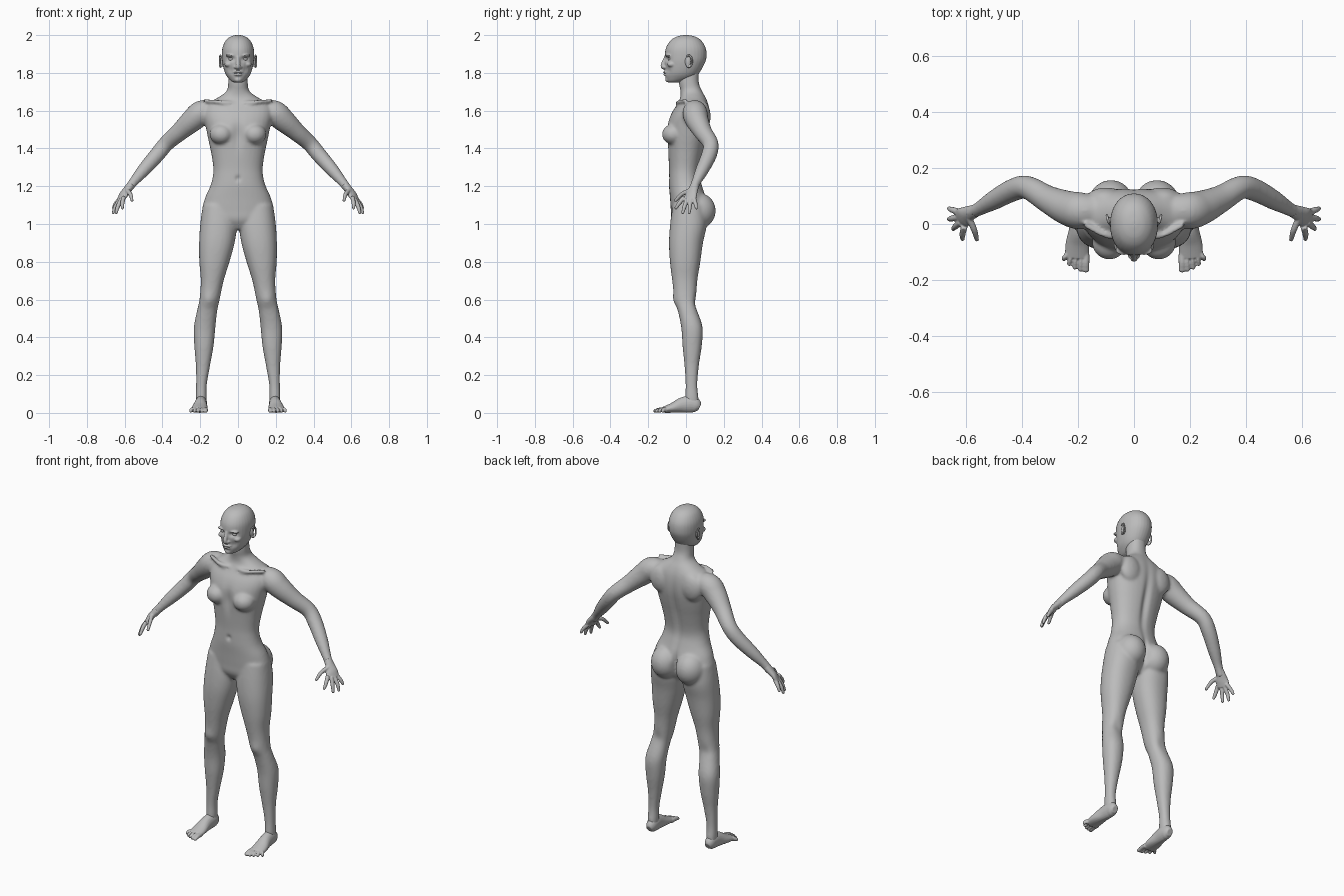
import bpy, bmesh, math
from mathutils import Vector

cube = bpy.data.objects.get("Cube")
if cube:
    bpy.data.objects.remove(cube)

# One plain clay colour
clay = bpy.data.materials.new("grey_clay")
clay.use_nodes = True
clay.diffuse_color = (0.5, 0.5, 0.5, 1)
clay.node_tree.nodes["Principled BSDF"].inputs["Base Color"].default_value = (0.5, 0.5, 0.5, 1)


def smooth_rows(rows, steps=5):
    """Catmull-Rom interpolation between rows of numbers."""
    dense = []
    for i in range(len(rows) - 1):
        a, b, c, d = rows[max(i - 1, 0)], rows[i], rows[i + 1], rows[min(i + 2, len(rows) - 1)]
        for s in range(steps):
            t = s / steps
            dense.append([q + t * (r - p + t * (2 * p - 5 * q + 4 * r - u + t * (3 * (q - r) + u - p))) / 2
                          for p, q, r, u in zip(a, b, c, d)])
    return dense + [list(rows[-1])]


def skin(bm, rings):
    """Join rings of points into a closed tube."""
    loops = [[bm.verts.new(p) for p in ring] for ring in rings]
    n = len(loops[0])
    faces = [bm.faces.new((lo[k], lo[(k + 1) % n], hi[(k + 1) % n], hi[k]))
             for lo, hi in zip(loops, loops[1:]) for k in range(n)]
    faces += [bm.faces.new(loops[0]), bm.faces.new(loops[-1])]
    bmesh.ops.recalc_face_normals(bm, faces=faces)


def power(v, e):
    return math.copysign(abs(v) ** e, v)


def stack(bm, rows, side=1, e=0.9, n=32):
    """Level sections: height, inner x, outer x, front y, back y."""
    rings = []
    for z, x0, x1, y0, y1 in smooth_rows(rows):
        angles = [2 * math.pi * k / n for k in range(n)]
        rings.append([(side * ((x0 + x1) / 2 + (x1 - x0) / 2 * power(math.cos(a), e)),
                       (y0 + y1) / 2 + (y1 - y0) / 2 * power(math.sin(a), e), z) for a in angles])
    skin(bm, rings)


def limb(bm, rows, side=1, n=20):
    """Round sections along a path: x, y, z, width radius, depth radius."""
    dense = smooth_rows(rows)
    points = [Vector(r[:3]) for r in dense]
    rings = []
    for i, r in enumerate(dense):
        along = points[min(i + 1, len(points) - 1)] - points[max(i - 1, 0)]
        u = along.cross(Vector((0, 0, 1))).normalized()
        w = u.cross(along).normalized()
        ring = []
        for k in range(n):
            a = 2 * math.pi * k / n
            p = points[i] + u * r[3] * math.cos(a) + w * r[4] * math.sin(a)
            ring.append((side * p.x, p.y, p.z))
        rings.append(ring)
    skin(bm, rings)


def ball(bm, centre, size, side=1):
    made = bmesh.ops.create_icosphere(bm, subdivisions=4, radius=1)["verts"]
    for v in made:
        v.co = Vector((side * (centre[0] + v.co.x * size[0]),
                       centre[1] + v.co.y * size[1], centre[2] + v.co.z * size[2]))
    if side < 0:
        bmesh.ops.reverse_faces(bm, faces=list({f for v in made for f in v.link_faces}))


def finish(name, bm, voxel=0, relax=0, dents=()):
    """Fuse the overlapping forms, relax them, then press in the dents."""
    mesh = bpy.data.meshes.new(name)
    bm.to_mesh(mesh)
    bm.free()
    obj = bpy.data.objects.new(name, mesh)
    bpy.context.collection.objects.link(obj)
    if voxel:
        fuse = obj.modifiers.new("fuse", "REMESH")
        fuse.mode, fuse.voxel_size = "VOXEL", voxel
        soften = obj.modifiers.new("soften", "SMOOTH")
        soften.factor, soften.iterations = 0.5, relax
        graph = bpy.context.evaluated_depsgraph_get()
        obj.data = bpy.data.meshes.new_from_object(obj.evaluated_get(graph))
        obj.modifiers.clear()
        obj.data.name = name
    for centre, size, push in dents:
        for side in ((1, -1) if centre[0] else (1,)):
            for v in obj.data.vertices:
                d = sum(((p - q) / s) ** 2 for p, q, s in
                        zip((v.co.x * side, v.co.y, v.co.z), centre, size))
                if d < 6:
                    v.co.y += push * math.exp(-d)
    obj.data.materials.clear()
    obj.data.materials.append(clay)
    obj.data.shade_smooth()
    return obj


# Trunk with neck, arms and legs
body = bmesh.new()
trunk = [(1.82, .05, -.04, .07), (1.75, .052, -.038, .068), (1.705, .06, -.03, .085),
         (1.67, .105, -.03, .105), (1.63, .175, -.05, .12), (1.58, .185, -.08, .127),
         (1.52, .172, -.1, .125), (1.45, .158, -.1, .112), (1.38, .143, -.095, .095),
         (1.3, .131, -.09, .078), (1.25, .134, -.09, .075), (1.2, .147, -.09, .087),
         (1.14, .174, -.085, .105), (1.07, .19, -.08, .115), (1.02, .17, -.075, .1),
         (.97, .05, -.045, .05)]
stack(body, [(z, -w, w, f, b) for z, w, f, b in trunk])
leg = [(1.1, .015, .186, -.07, .1), (1, .005, .2, -.084, .11), (.9, .018, .206, -.09, .09),
       (.8, .045, .205, -.085, .076), (.7, .076, .197, -.073, .06), (.6, .097, .204, -.06, .055),
       (.54, .11, .217, -.043, .062), (.45, .12, .234, -.025, .088), (.35, .13, .231, -.018, .083),
       (.25, .148, .223, -.008, .068), (.15, .165, .222, -.002, .06), (.08, .166, .224, -.004, .066),
       (.03, .17, .22, 0, .066)]
arm = [(.12, .05, 1.6, .05), (.19, .047, 1.59, .066), (.24, .058, 1.55, .062),
       (.31, .09, 1.487, .049), (.38, .13, 1.425, .042), (.43, .122, 1.365, .041),
       (.5, .085, 1.285, .035), (.555, .053, 1.22, .025), (.59, .037, 1.175, .023)]
for side in (1, -1):
    stack(body, leg, side)
    limb(body, [(x, y, z, r, r) for x, y, z, r in arm], side)
    ball(body, (.088, -.065, 1.475), (.062, .062, .055), side)   # chest
    ball(body, (.082, .065, 1.07), (.084, .092, .095), side)     # seat
    ball(body, (.1, .09, 1.57), (.07, .04, .08), side)           # shoulder blade
    limb(body, [(.02, -.036, 1.64, .01, .01), (.09, -.045, 1.645, .01, .01),
                (.18, .0, 1.655, .01, .01)], side)               # collar bone
finish("body", body, .008, 7, [
    ((0, .15, 1.06), (.012, .08, .08), -.035),
    ((0, .1, 1.4), (.02, .06, .18), -.014),
    ((0, -.09, 1.24), (.012, .03, .014), .01),
    ((0, -.11, 1.47), (.025, .06, .07), .012),
    ((.155, -.055, .6), (.03, .04, .035), -.008),
    ((.16, .06, .58), (.035, .04, .04), -.008)])

# Head with nose, lips, brow and cheeks
head = bmesh.new()
skull = [(2, .012, -.012, .012), (1.992, .04, -.05, .05), (1.97, .066, -.083, .082),
         (1.93, .083, -.107, .105), (1.88, .085, -.113, .108), (1.84, .08, -.112, .094),
         (1.8, .069, -.11, .07), (1.775, .054, -.107, .045), (1.755, .034, -.1, -.01),
         (1.748, .015, -.088, -.04)]
stack(head, [(z, -w, w, f, b) for z, w, f, b in skull], e=.95)
limb(head, [(0, -.106, 1.885, .01, .01), (0, -.118, 1.855, .011, .011),
            (0, -.124, 1.833, .013, .011), (0, -.112, 1.822, .012, .006)])
ball(head, (0, -.107, 1.803), (.026, .015, .007))
ball(head, (0, -.106, 1.791), (.022, .014, .007))
ball(head, (0, -.095, 1.764), (.02, .015, .014))
for side in (1, -1):
    ball(head, (.013, -.114, 1.83), (.009, .01, .007), side)
    ball(head, (.036, -.094, 1.892), (.03, .018, .008), side)
    ball(head, (.05, -.075, 1.845), (.022, .025, .016), side)
finish("head", head, .004, 4, [
    ((.036, -.1, 1.874), (.02, .05, .012), .014),
    ((.04, -.1, 1.815), (.016, .04, .018), .006),
    ((0, -.115, 1.797), (.024, .02, .002), .005)])

for side, label in ((1, "left"), (-1, "right")):
    # Eye
    eye = bmesh.new()
    ball(eye, (.036, -.083, 1.873), (.015, .013, .01), side)
    finish(label + "_eye", eye)

    # Ear with a raised rim around a hollow
    ear = bmesh.new()
    ball(ear, (.084, .01, 1.86), (.009, .016, .028), side)
    rim = [(.093 + .004 * math.sin(a), .014 + .018 * math.sin(a), 1.862 + .031 * math.cos(a), .005, .005)
           for a in (k * math.pi / 5 for k in range(-1, 7))]
    limb(ear, rim, side, 10)
    finish(label + "_ear", ear, .003, 2)

    # Hand: palm, four fingers and thumb
    hand = bmesh.new()
    limb(hand, [(.565, .047, 1.208, .023, .022), (.59, .037, 1.178, .028, .019),
                (.607, .026, 1.152, .036, .017), (.621, .018, 1.128, .036, .012)], side)
    fingers = [((.606, -.01, 1.142), (.612, -.036, 1.11), (.612, -.053, 1.085)),
               ((.618, .006, 1.132), (.636, -.008, 1.092), (.645, -.017, 1.06)),
               ((.624, .024, 1.13), (.649, .02, 1.092), (.66, .017, 1.06)),
               ((.622, .042, 1.137), (.647, .05, 1.108), (.66, .055, 1.085)),
               ((.588, .02, 1.178), (.57, -.022, 1.158), (.561, -.055, 1.125))]
    for joints in fingers:
        limb(hand, [(*p, r, r) for p, r in zip(joints, (.012, .011, .008))], side, 12)
        ball(hand, joints[-1], (.008, .008, .008), side)
    finish(label + "_hand", hand, .0035, 3)

    # Foot: heel to ball, then a fan of toes
    foot = bmesh.new()
    limb(foot, [(.195, .072, .03, .018, .02), (.195, .055, .038, .028, .037),
                (.195, .025, .046, .032, .045), (.198, -.02, .041, .034, .041),
                (.202, -.07, .027, .042, .027), (.204, -.12, .016, .043, .016)], side)
    for k in range(5):
        x, tip = .172 + .0165 * k, -.17 + .0025 * k * k
        r = .013 if k == 0 else .0085
        limb(foot, [(x, -.105, .017, r, .014), (x + .002 * k, (tip - .105) / 2, .017, r, .012),
                    (x + .003 * k, tip + .009, .011, r, .01)], side, 12)
        ball(foot, (x + .003 * k, tip + .007, .011), (r, .01, .01), side)
    finish(label + "_foot", foot, .0035, 3)
